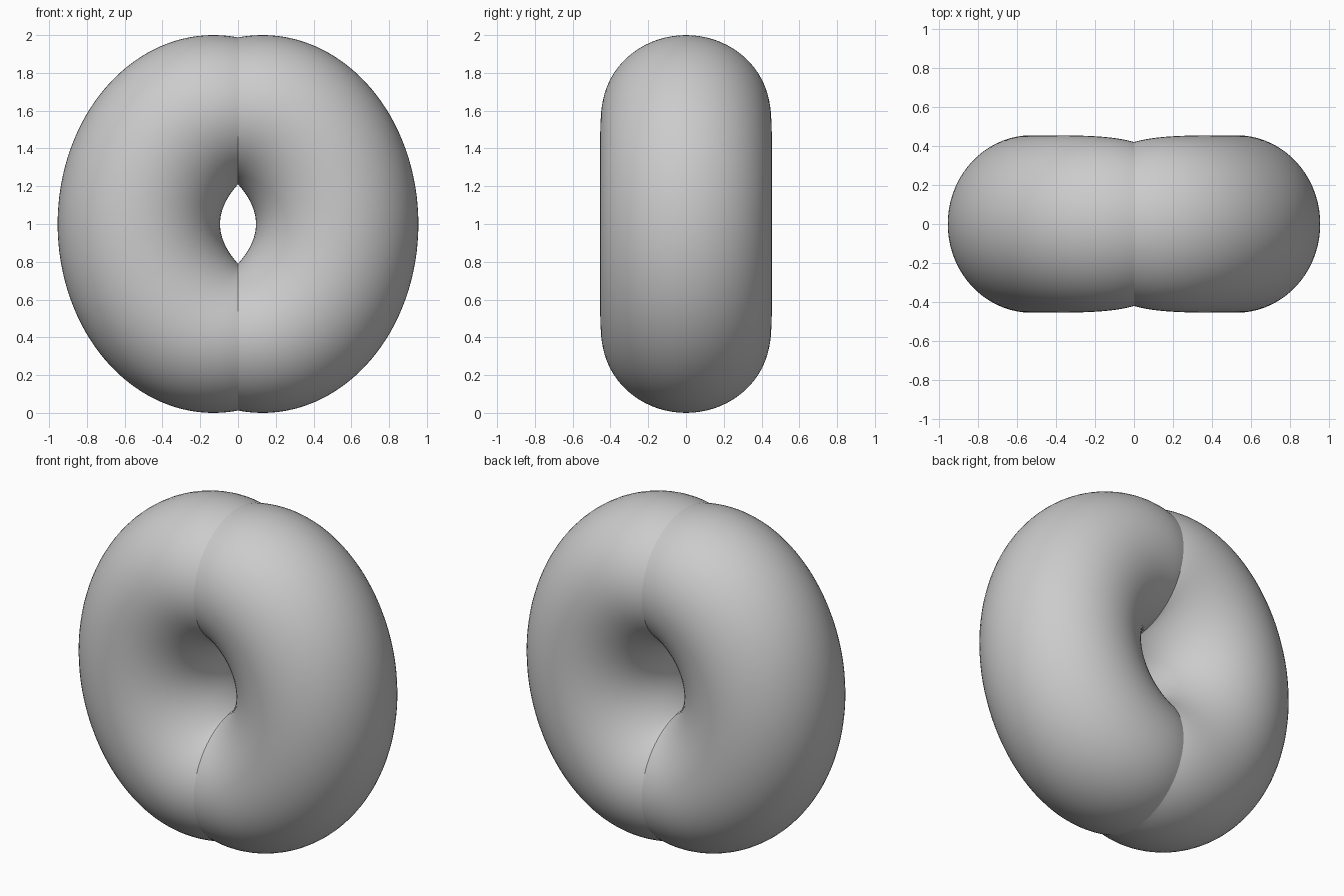
import bpy, bmesh, math

if "Cube" in bpy.data.objects:
    bpy.data.objects.remove(bpy.data.objects["Cube"])

# Ring made of two mirrored swollen halves that meet at a sharp seam on x = 0
RINGS, SIDES = 96, 72
T_END = math.acos(-0.13 / 0.825)   # angle where the outer ellipse reaches x = 0


def section(u):
    """Centre, half-axis and half-depth of the tube section, u from -1 to 1."""
    t = u * T_END
    outer = (0.13 + 0.825 * math.cos(t), math.sin(t))
    s = math.sin(u * math.pi / 2)
    inner = (0.095 * (1 - s * s), 0.21 * s)
    mid = [(a + b) / 2 for a, b in zip(outer, inner)]
    half = [(a - b) / 2 for a, b in zip(outer, inner)]
    return mid, half, 0.455 - 0.035 * abs(u) ** 6


bm = bmesh.new()
loops = []
for i in range(RINGS + 1):
    mid, half, depth = section(2 * i / RINGS - 1)
    loop = []
    for j in range(SIDES):
        a = 2 * math.pi * j / SIDES
        c = math.cos(a)
        loop.append(bm.verts.new((mid[0] + half[0] * c,
                                  depth * math.sin(a),
                                  1 + mid[1] + half[1] * c)))
    loops.append(loop)
for lo, hi in zip(loops, loops[1:]):
    for j in range(SIDES):
        k = (j + 1) % SIDES
        bm.faces.new((lo[j], lo[k], hi[k], hi[j])).smooth = True
bmesh.ops.recalc_face_normals(bm, faces=bm.faces)
# make sure the open tube faces outwards
far = max(bm.faces, key=lambda f: f.calc_center_median().x)
if far.normal.x < 0:
    bmesh.ops.reverse_faces(bm, faces=bm.faces)

mesh = bpy.data.meshes.new("ring_body")
bm.to_mesh(mesh)
bm.free()
ring = bpy.data.objects.new("ring_body", mesh)
bpy.context.collection.objects.link(ring)

# Mirror unmerged so the seam stays crisp
mirror = ring.modifiers.new("mirror_halves", 'MIRROR')
mirror.use_axis = (True, False, False)
mirror.use_mirror_merge = False
